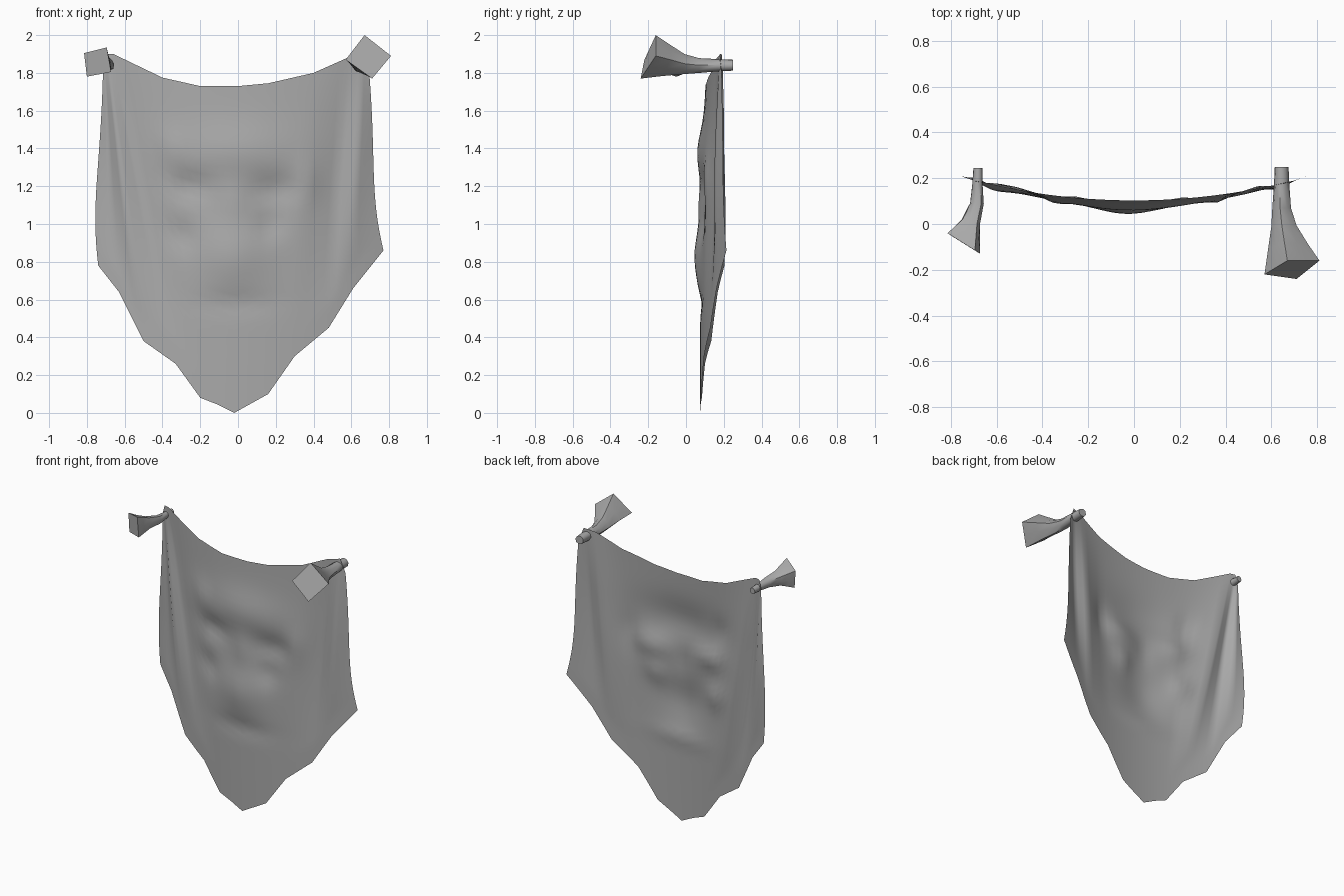
import bpy, bmesh, math
from mathutils import Vector

cube = bpy.data.objects.get("Cube")
if cube:
    bpy.data.objects.remove(cube, do_unlink=True)

grey = bpy.data.materials.new("plain grey")
grey.use_nodes = True
COLOUR = (0.4, 0.4, 0.4, 1)
grey.diffuse_color = COLOUR
grey.node_tree.nodes["Principled BSDF"].inputs["Base Color"].default_value = COLOUR


def finish(bm, name, sharp_angle):
    mesh = bpy.data.meshes.new(name)
    bm.to_mesh(mesh)
    bm.free()
    mesh.materials.append(grey)
    obj = bpy.data.objects.new(name, mesh)
    bpy.context.collection.objects.link(obj)
    bpy.ops.object.select_all(action='DESELECT')
    obj.select_set(True)
    bpy.context.view_layer.objects.active = obj
    bpy.ops.object.shade_smooth_by_angle(angle=math.radians(sharp_angle))
    return obj


# Hanging cloth: each strand runs from the top edge (x, z) to the hem (x, z),
# with a fold depth that gathers towards the pegs
STRANDS = [
    (-.715, 1.80, -.740, .78, .000), (-.710, 1.86, -.630, .64, .012),
    (-.695, 1.90, -.500, .38, -.012), (-.660, 1.90, -.330, .26, .016),
    (-.400, 1.775, -.200, .08, .000), (-.200, 1.73, -.110, .045, .000),
    (.000, 1.73, -.020, .00, .000), (.160, 1.745, .160, .10, .000),
    (.400, 1.80, .300, .30, .000), (.580, 1.88, .480, .45, .014),
    (.660, 1.895, .610, .66, -.012), (.695, 1.80, .770, .86, .000),
]
# Soft relief: x, z, width, height, depth (negative pushes forward)
RELIEF = [
    (-.02, 1.38, .30, .14, -.030), (-.03, .83, .17, .17, -.034),
    (-.25, 1.20, .10, .07, .026), (.20, 1.18, .12, .08, .026),
    (-.30, .94, .07, .08, .022), (.17, 1.00, .07, .08, .022),
    (-.02, 1.12, .07, .10, -.014), (.36, 1.22, .06, .12, -.018),
    (-.34, 1.40, .05, .09, -.014), (-.01, .58, .20, .05, .012),
]
ROWS, STEPS = 36, 4


def cloth_point(strand, v):
    tx, tz, bx, bz, fold = strand
    x = tx + (bx - tx) * v
    z = tz + (bz - tz) * v
    side = min(1, abs(x) / .7)
    x -= .022 * math.sin(math.pi * v * v) * side ** 6
    y = .075 + .115 * (x / .7) ** 2
    y += .028 * (1 - v) ** 3 * (1 - side ** 2)
    y += fold * math.sin(math.pi * min(1, v * 1.1)) * 1.4
    for cx, cz, w, h, depth in RELIEF:
        y += depth * math.exp(-((x - cx) / w) ** 2 - ((z - cz) / h) ** 2)
    return Vector((x, y, z))


bm = bmesh.new()
columns = []
for i in range((len(STRANDS) - 1) * STEPS + 1):
    k = min(i // STEPS, len(STRANDS) - 2)
    t = i / STEPS - k
    strand = [a + (b - a) * t for a, b in zip(STRANDS[k], STRANDS[k + 1])]
    columns.append([bm.verts.new(cloth_point(strand, j / ROWS)) for j in range(ROWS + 1)])
for a, b in zip(columns, columns[1:]):
    for j in range(ROWS):
        bm.faces.new((a[j], a[j + 1], b[j + 1], b[j]))
finish(bm, "hanging_cloth", 80)


# Pegs: a thin round shank flaring into a square head
def peg(name, corners, stations):
    corners = [Vector(c) for c in corners]
    centre = sum(corners, Vector()) / 4
    bm = bmesh.new()
    rings = []
    # station: centre, scale of the head, squareness, tilt of the section
    for pos, scale, square, tilt in stations + [(centre, 1, 1, 1)]:
        ring = []
        for k in range(4):
            a, b = corners[k] - centre, corners[(k + 1) % 4] - centre
            for off in (a, (a + b) / 2 * (1 + .414 * (1 - square))):
                ring.append(bm.verts.new(Vector(pos) + scale * Vector((off.x, off.y * tilt, off.z))))
        rings.append(ring)
    for a, b in zip(rings, rings[1:]):
        for k in range(8):
            n = (k + 1) % 8
            bm.faces.new((a[k], a[n], b[n], b[k]))
    bm.faces.new(rings[0])
    bm.faces.new(rings[-1])
    bmesh.ops.recalc_face_normals(bm, faces=bm.faces)
    finish(bm, name, 50)


peg("left_peg",
    [(.67, -.16, 2.0), (.81, -.16, 1.89), (.71, -.24, 1.77), (.57, -.22, 1.87)],
    [((.645, .25, 1.84), .25, 0, 0), ((.645, .17, 1.84), .28, 0, 0),
     ((.645, .07, 1.838), .34, .2, 0), ((.655, -.01, 1.845), .46, .5, .2),
     ((.672, -.10, 1.865), .72, .8, .6)])
peg("right_peg",
    [(-.695, -.115, 1.935), (-.672, -.13, 1.805), (-.80, -.05, 1.78), (-.815, -.04, 1.905)],
    [((-.682, .245, 1.84), .22, 0, 0), ((-.684, .17, 1.84), .26, 0, 0),
     ((-.686, .09, 1.84), .36, .2, .1), ((-.712, .01, 1.846), .52, .5, .5),
     ((-.730, -.04, 1.852), .78, .8, .8)])
